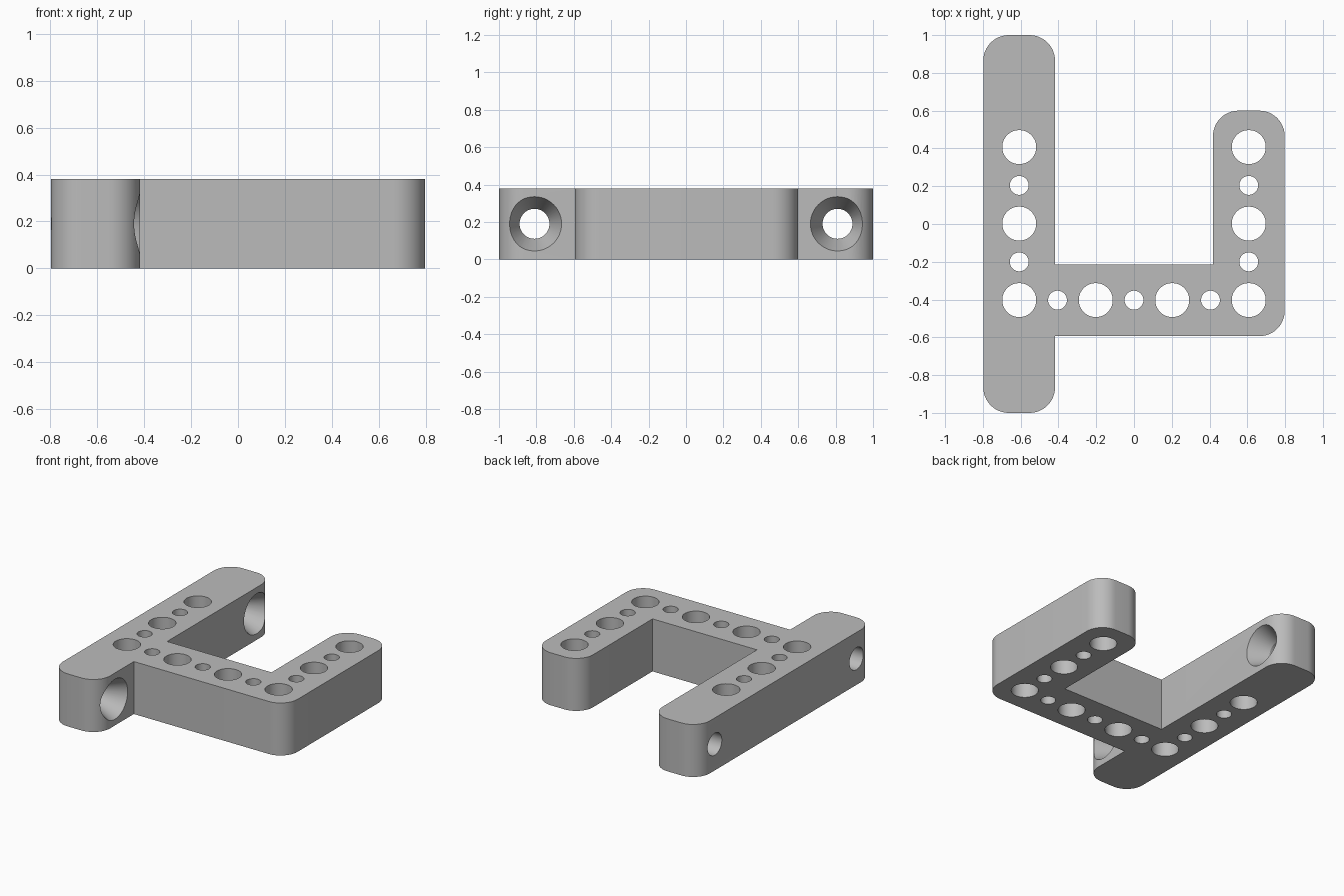
import bpy
import bmesh
import math
from mathutils import Matrix, Vector

cube = bpy.data.objects.get("Cube")
if cube:
    bpy.data.objects.remove(cube, do_unlink=True)

HEIGHT = 0.38
PITCH = 0.2025          # spacing of the hole grid
ARM_X = 3 * PITCH       # centre line of both arms
BAR_Y = -0.403          # centre line of the cross bar
FILLET = 0.135

grey = bpy.data.materials.new("plain grey")
grey.use_nodes = True
grey.diffuse_color = (0.5, 0.5, 0.5, 1)
grey.node_tree.nodes["Principled BSDF"].inputs["Base Color"].default_value = (0.5, 0.5, 0.5, 1)


def make_object(name, bm):
    bmesh.ops.recalc_face_normals(bm, faces=bm.faces[:])
    mesh = bpy.data.meshes.new(name)
    bm.to_mesh(mesh)
    bm.free()
    mesh.materials.append(grey)
    obj = bpy.data.objects.new(name, mesh)
    bpy.context.collection.objects.link(obj)
    return obj


def rounded_outline(corners, steps=12):
    """Replace each corner marked True with an arc."""
    points = []
    for i, (x, y, is_round) in enumerate(corners):
        here = Vector((x, y))
        if not is_round:
            points.append(here)
            continue
        to_prev = (Vector(corners[i - 1][:2]) - here).normalized()
        to_next = (Vector(corners[(i + 1) % len(corners)][:2]) - here).normalized()
        centre = here + (to_prev + to_next) * FILLET
        for s in range(steps + 1):
            a = math.pi / 2 * s / steps
            points.append(centre - to_next * FILLET * math.cos(a) - to_prev * FILLET * math.sin(a))
    return points


# Bracket body: long arm, cross bar and short arm in one outline
outline = [
    (-0.798, -1, True), (-0.418, -1, True), (-0.418, -0.594, False),
    (0.798, -0.594, True), (0.798, 0.6, True), (0.418, 0.6, True),
    (0.418, -0.214, False), (-0.418, -0.214, False),
    (-0.418, 1, True), (-0.798, 1, True),
]
bm = bmesh.new()
base = bm.faces.new([bm.verts.new((p.x, p.y, 0)) for p in rounded_outline(outline)])
top = bmesh.ops.extrude_face_region(bm, geom=[base])["geom"]
bmesh.ops.translate(bm, vec=(0, 0, HEIGHT), verts=[v for v in top if isinstance(v, bmesh.types.BMVert)])
body = make_object("bracket_body", bm)

# Vertical holes alternate large and small along the bar and both arms
cut = bmesh.new()
spots = [(i * PITCH, BAR_Y, i % 2 == 1) for i in range(-3, 4)]
for side in (-1, 1):
    spots += [(side * ARM_X, BAR_Y + j * PITCH, j % 2 == 0) for j in range(1, 5)]
for x, y, large in spots:
    radius = 0.09 if large else 0.05
    bmesh.ops.create_cone(cut, cap_ends=True, segments=48, radius1=radius, radius2=radius,
                          depth=1, matrix=Matrix.Translation((x, y, HEIGHT / 2)))

# Countersunk screw holes across the ends of the long arm
profile = [(-1, 0), (-1, 0.08), (-0.558, 0.08), (-0.418, 0.145), (-0.36, 0.173), (-0.36, 0)]
for y in (-0.81, 0.81):
    verts = [cut.verts.new((x, y, HEIGHT / 2 + r)) for x, r in profile]
    edges = [cut.edges.new(pair) for pair in zip(verts, verts[1:])]
    bmesh.ops.spin(cut, geom=verts + edges, cent=(0, y, HEIGHT / 2), axis=(1, 0, 0),
                   angle=2 * math.pi, steps=48, use_merge=True)
bmesh.ops.remove_doubles(cut, verts=cut.verts[:], dist=0.0005)
cutter = make_object("hole_cutter", cut)
cutter.hide_render = True

# Cut the holes, then smooth the round walls
mod = body.modifiers.new("holes", 'BOOLEAN')
mod.operation = 'DIFFERENCE'
mod.solver = 'EXACT'
mod.object = cutter
bpy.ops.object.select_all(action='DESELECT')
body.select_set(True)
bpy.context.view_layer.objects.active = body
bpy.ops.object.modifier_apply(modifier=mod.name)
bpy.data.objects.remove(cutter, do_unlink=True)
bpy.ops.object.shade_smooth_by_angle(angle=math.radians(20))
